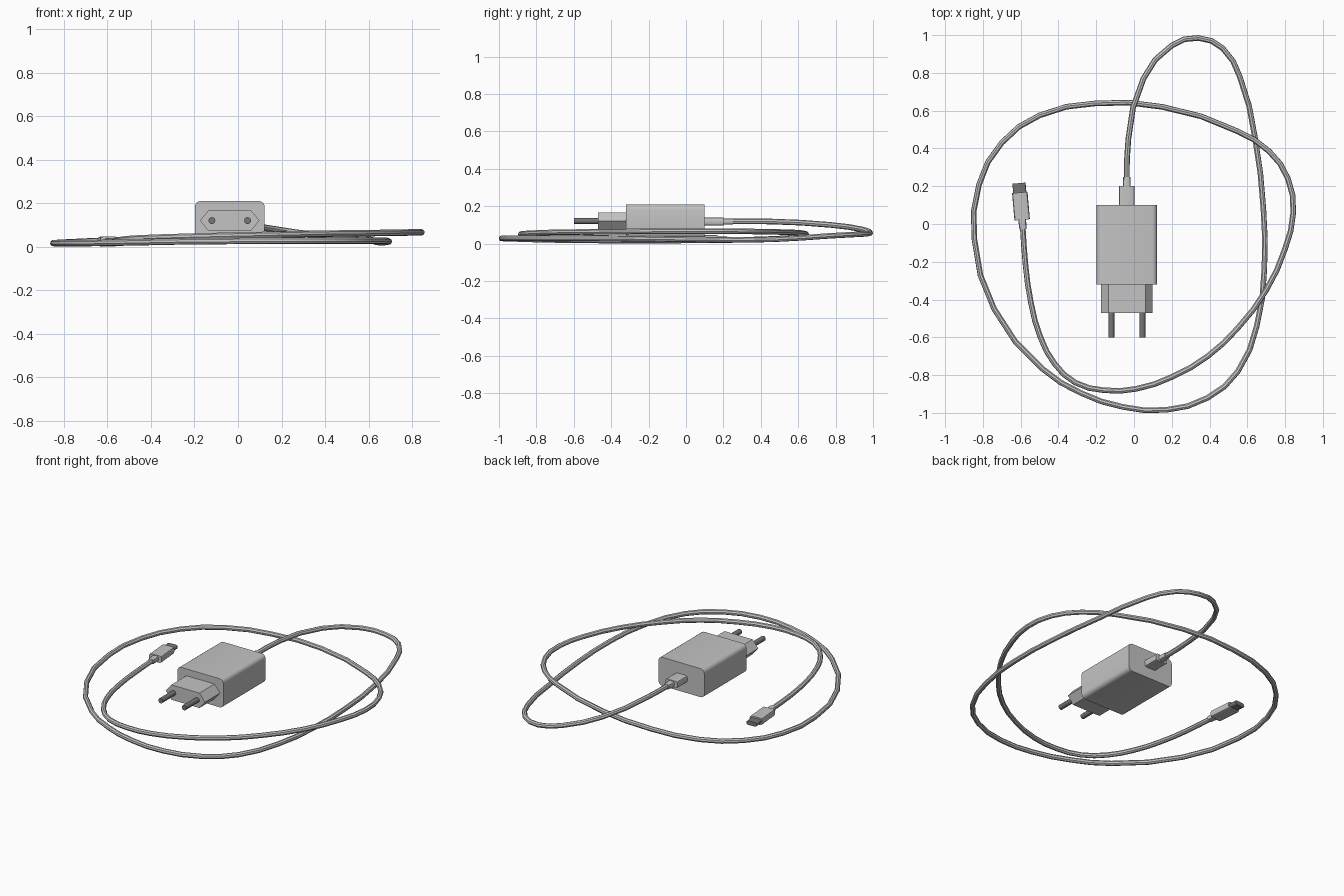
import bpy
import bmesh
from math import sin, cos, pi, radians
from mathutils import Matrix, Vector

if "Cube" in bpy.data.objects:
    bpy.data.objects.remove(bpy.data.objects["Cube"])


def make_material(name, value):
    mat = bpy.data.materials.new(name)
    mat.use_nodes = True
    color = (value, value, value, 1)
    mat.diffuse_color = color
    mat.node_tree.nodes["Principled BSDF"].inputs["Base Color"].default_value = color
    return mat


light_grey = make_material("light grey plastic", 0.55)
dark_grey = make_material("dark grey metal", 0.18)


def add_object(name, mesh, mat):
    mesh.materials.clear()
    mesh.materials.append(mat)
    obj = bpy.data.objects.new(name, mesh)
    bpy.context.collection.objects.link(obj)
    bpy.ops.object.select_all(action="DESELECT")
    obj.select_set(True)
    bpy.context.view_layer.objects.active = obj
    bpy.ops.object.shade_smooth_by_angle(angle=radians(35))
    return obj


def rounded_rect(width, height, radius, steps=4):
    """Outline in x and z, centred on the origin."""
    points = []
    corners = [(1, 1), (-1, 1), (-1, -1), (1, -1)]
    for quarter, (sx, sz) in enumerate(corners):
        for i in range(steps + 1):
            a = (quarter + i / steps) * pi / 2
            points.append((sx * (width / 2 - radius) + radius * cos(a),
                           sz * (height / 2 - radius) + radius * sin(a)))
    return points


def circle(radius, sides=12):
    return [(radius * cos(2 * pi * i / sides), radius * sin(2 * pi * i / sides))
            for i in range(sides)]


def prism(name, outline, y0, y1, mat, place, end_scale=1):
    """Extrude an x-z outline along y, then place it with a matrix."""
    bm = bmesh.new()
    near = [bm.verts.new((x, y0, z)) for x, z in outline]
    far = [bm.verts.new((x * end_scale, y1, z * end_scale)) for x, z in outline]
    bm.faces.new(near)
    bm.faces.new(far)
    for i in range(len(outline)):
        j = (i + 1) % len(outline)
        bm.faces.new((near[i], near[j], far[j], far[i]))
    bmesh.ops.recalc_face_normals(bm, faces=bm.faces)
    bm.transform(place)
    mesh = bpy.data.meshes.new(name)
    bm.to_mesh(mesh)
    bm.free()
    return add_object(name, mesh, mat)


# Charger block, hexagonal plug nose and two round pins
charger = Matrix.Translation((-0.038, 0, 0.12))
prism("charger_body", rounded_rect(0.32, 0.18, 0.026), -0.32, 0.1, light_grey, charger)
hexagon = [(0.137, 0), (0.098, 0.047), (-0.098, 0.047),
           (-0.137, 0), (-0.098, -0.047), (0.098, -0.047)]
prism("plug_nose", hexagon, -0.47, -0.31, light_grey, charger)
for side, x in (("left", 0.082), ("right", -0.082)):
    prism(side + "_pin", circle(0.016), -0.6, -0.46, dark_grey,
          charger @ Matrix.Translation((x, 0, 0)))


# Cable connectors: shell, strain relief and metal tip, pointing along +y
def connector(name, place):
    prism(name + "_shell", rounded_rect(0.082, 0.044, 0.012, 2), 0, 0.145, light_grey, place)
    prism(name + "_strain_relief", rounded_rect(0.042, 0.034, 0.012, 2),
          0.005, -0.05, light_grey, place, 0.9)
    prism(name + "_metal_tip", rounded_rect(0.07, 0.026, 0.012, 3), 0.14, 0.195, dark_grey, place)


connector("charger_connector",
          Matrix.Translation((-0.038, 0.2, 0.118)) @ Matrix.Rotation(pi, 4, "Z"))
connector("device_connector",
          Matrix.Translation((-0.592, 0.022, 0.024)) @ Matrix.Rotation(radians(5), 4, "Z"))

# Loosely coiled cable
path = [
    (-0.038, 0.23, 0.118), (-0.03, 0.45, 0.118), (0.05, 0.77, 0.1), (0.2, 0.945, 0.075),
    (0.34, 0.985, 0.056), (0.47, 0.93, 0.05), (0.56, 0.78, 0.042), (0.64, 0.46, 0.022),
    (0.685, 0.08, 0.022), (0.69, -0.24, 0.026), (0.65, -0.54, 0.028), (0.55, -0.78, 0.028),
    (0.39, -0.92, 0.028), (0.17, -0.984, 0.028), (-0.06, -0.968, 0.026), (-0.28, -0.895, 0.024),
    (-0.48, -0.77, 0.02), (-0.74, -0.45, 0.016), (-0.845, -0.08, 0.016), (-0.82, 0.21, 0.018),
    (-0.7, 0.43, 0.024), (-0.5, 0.575, 0.032), (-0.21, 0.638, 0.044), (0.15, 0.62, 0.056),
    (0.55, 0.49, 0.062), (0.715, 0.385, 0.064), (0.815, 0.24, 0.066), (0.843, 0.06, 0.066),
    (0.8, -0.13, 0.066), (0.7, -0.35, 0.064), (0.55, -0.55, 0.062), (0.39, -0.7, 0.06),
    (0.2, -0.81, 0.056), (0.01, -0.873, 0.052), (-0.16, -0.88, 0.048), (-0.31, -0.84, 0.044),
    (-0.42, -0.74, 0.04), (-0.495, -0.6, 0.036), (-0.545, -0.42, 0.03), (-0.575, -0.21, 0.025),
    (-0.59, 0.0, 0.024)]
curve = bpy.data.curves.new("cable_path", "CURVE")
curve.dimensions = "3D"
curve.resolution_u = 2
curve.bevel_depth = 0.015
curve.bevel_resolution = 2
spline = curve.splines.new("BEZIER")
spline.bezier_points.add(len(path) - 1)
for point, co in zip(spline.bezier_points, path):
    point.co = Vector(co)
    point.handle_left_type = point.handle_right_type = "AUTO"
helper = bpy.data.objects.new("cable_helper", curve)
bpy.context.collection.objects.link(helper)
bpy.context.view_layer.update()
evaluated = helper.evaluated_get(bpy.context.evaluated_depsgraph_get())
cable_mesh = bpy.data.meshes.new_from_object(evaluated)
bpy.data.objects.remove(helper)
add_object("cable", cable_mesh, light_grey)
